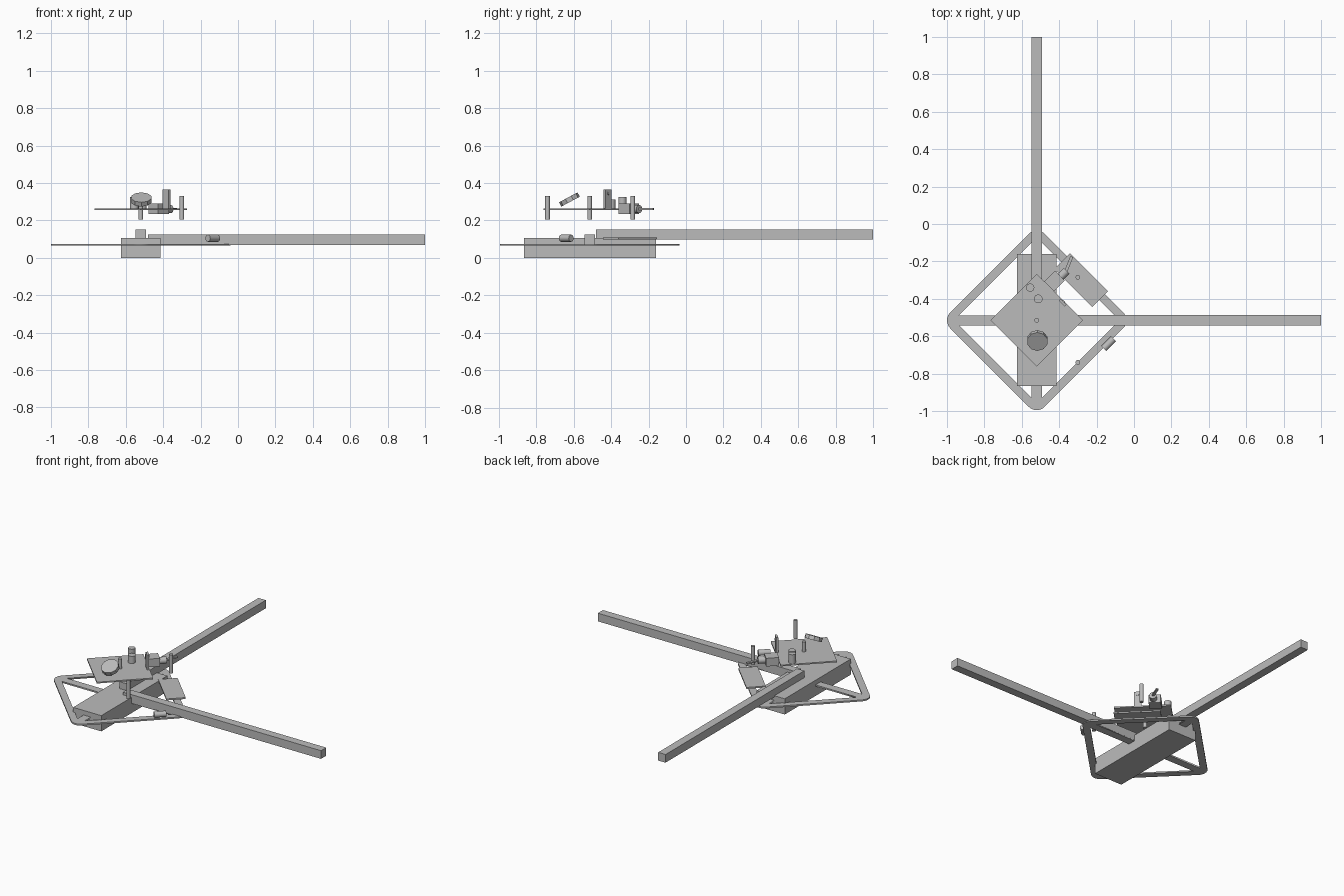
import bpy, math
from mathutils import Vector

if "Cube" in bpy.data.objects:
    bpy.data.objects.remove(bpy.data.objects["Cube"], do_unlink=True)

CX, CY = -0.52, -0.515
DIAG = math.radians(45)

grey = bpy.data.materials.new("plain grey")
grey.use_nodes = True
grey.diffuse_color = (0.5, 0.5, 0.5, 1)
grey.node_tree.nodes["Principled BSDF"].inputs["Base Color"].default_value = (0.5, 0.5, 0.5, 1)


def finish(name):
    ob = bpy.context.object
    ob.name = name
    ob.data.materials.clear()
    ob.data.materials.append(grey)
    return ob


def box(name, centre, size, turn=0.0):
    bpy.ops.mesh.primitive_cube_add(size=1, location=centre, rotation=(0, 0, turn))
    bpy.context.object.scale = size
    return finish(name)


def rod(name, centre, radius, length, axis=(0, 0, 1), sides=24):
    bpy.ops.mesh.primitive_cylinder_add(vertices=sides, radius=radius, depth=length, location=centre)
    ob = finish(name)
    ob.rotation_euler = Vector(axis).to_track_quat('Z', 'Y').to_euler()
    if sides > 12:
        bpy.ops.object.shade_smooth_by_angle()
    return ob


# Lower frame: rounded diamond with four triangular windows
def outline(curve, points):
    spline = curve.splines.new('POLY')
    spline.points.add(len(points) - 1)
    for p, (x, y) in zip(spline.points, points):
        p.co = (x, y, 0, 1)
    spline.use_cyclic_u = True


curve = bpy.data.curves.new("frame_plate", 'CURVE')
curve.dimensions = '2D'
curve.fill_mode = 'BOTH'
curve.extrude = 0.005
tip, corner = 0.48, 0.06
rim = []
for q in range(4):
    a = q * math.pi / 2
    for i in range(7):
        t = a + DIAG * (i / 3 - 1)
        rim.append(((tip - corner) * math.cos(a) + corner * math.cos(t),
                    (tip - corner) * math.sin(a) + corner * math.sin(t)))
outline(curve, rim)
near, far = 0.027, 0.415
for sx in (-1, 1):
    for sy in (-1, 1):
        outline(curve, [(sx * near, sy * near), (sx * far, sy * near), (sx * near, sy * far)])
frame = bpy.data.objects.new("frame_plate", curve)
bpy.context.collection.objects.link(frame)
frame.location = (CX, CY, 0.07)
bpy.ops.object.select_all(action='DESELECT')
bpy.context.view_layer.objects.active = frame
frame.select_set(True)
bpy.ops.object.convert(target='MESH')
finish("frame_plate")

# Two long arms and the battery
box("side_arm", (0.26, CY, 0.097), (1.48, 0.055, 0.055))
box("back_arm", (CX, 0.26, 0.125), (0.055, 1.48, 0.055))
box("battery", (CX, -0.513, 0.053), (0.21, 0.705, 0.106))

# Upper plate and small receiver plate
box("top_plate", (CX, CY, 0.26), (0.35, 0.35, 0.009), DIAG)
box("receiver_plate", (-0.283, -0.30, 0.104), (0.12, 0.288, 0.01), DIAG)

# Standoff pins
for i, (x, y) in enumerate([(-0.30, -0.285), (CX, CY), (-0.30, -0.74)]):
    rod("standoff_%d" % i, (x, y, 0.268), 0.0125, 0.125, sides=16)

# Upright cans
rod("tall_can", (-0.555, -0.34, 0.294), 0.022, 0.064)
rod("short_can", (-0.512, -0.40, 0.288), 0.023, 0.05)

# Tilted disc
rod("tilted_disc", (-0.517, -0.623, 0.312), 0.056, 0.026, (0, -0.47, 0.88), 10)

# Camera, lens, blade and upright bracket
box("camera_body", (-0.425, -0.305, 0.263), (0.08, 0.075, 0.055), DIAG)
rod("camera_lens", (-0.378, -0.268, 0.261), 0.022, 0.05, (1, 1, 0))
box("blade", (-0.355, -0.23, 0.262), (0.016, 0.12, 0.01), -0.38)
box("bracket", (-0.382, -0.42, 0.313), (0.014, 0.045, 0.105), DIAG)
rod("bracket_knob", (-0.38, -0.418, 0.345), 0.008, 0.018, (1, 1, 0), 16)

# Motor lying beside the frame
rod("small_motor", (-0.135, -0.64, 0.105), 0.019, 0.075, (1, 1, 0), 16)
